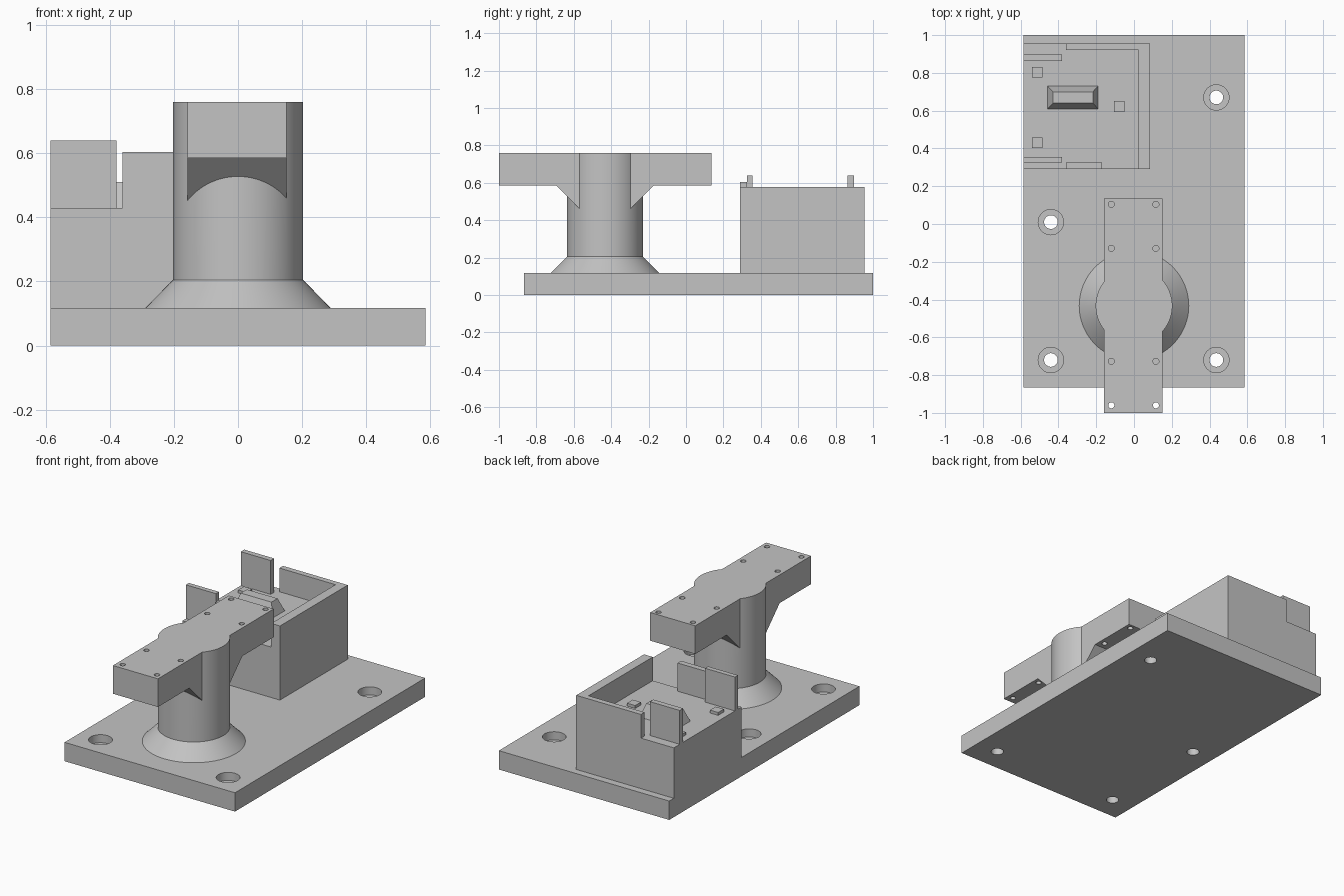
import bpy, bmesh
from mathutils import Matrix, Vector

if "Cube" in bpy.data.objects:
    bpy.data.objects.remove(bpy.data.objects["Cube"], do_unlink=True)

grey = bpy.data.materials.new("plain_grey")
grey.use_nodes = True
GREY = (0.55, 0.55, 0.55, 1)
grey.diffuse_color = GREY
grey.node_tree.nodes["Principled BSDF"].inputs["Base Color"].default_value = GREY


def finish(bm, name):
    bmesh.ops.recalc_face_normals(bm, faces=bm.faces)
    mesh = bpy.data.meshes.new(name)
    bm.to_mesh(mesh)
    bm.free()
    mesh.materials.append(grey)
    obj = bpy.data.objects.new(name, mesh)
    bpy.context.collection.objects.link(obj)
    return obj


def prism(name, points, lo, hi, axis="z"):
    """Extrude a flat outline along z (points are x, y) or x (points are y, z)."""
    bm = bmesh.new()
    place = (lambda a, b, c: (a, b, c)) if axis == "z" else (lambda a, b, c: (c, a, b))
    face = bm.faces.new([bm.verts.new(place(a, b, lo)) for a, b in points])
    new = bmesh.ops.extrude_face_region(bm, geom=[face])["geom"]
    shift = Vector(place(0, 0, hi - lo))
    bmesh.ops.translate(bm, vec=shift, verts=[v for v in new if isinstance(v, bmesh.types.BMVert)])
    return finish(bm, name)


def box(name, x, y, z):
    return prism(name, [(x[0], y[0]), (x[1], y[0]), (x[1], y[1]), (x[0], y[1])], *z)


def rod(name, x, y, r, z0, z1, segments=48):
    bm = bmesh.new()
    bmesh.ops.create_cone(bm, cap_ends=True, segments=segments, radius1=r, radius2=r,
                          depth=z1 - z0, matrix=Matrix.Translation((x, y, (z0 + z1) / 2)))
    return finish(bm, name)


def combine(target, other, operation):
    mod = target.modifiers.new(operation.lower(), "BOOLEAN")
    mod.operation, mod.solver, mod.object = operation, "EXACT", other
    bpy.context.view_layer.objects.active = target
    bpy.ops.object.modifier_apply(modifier=mod.name)
    bpy.data.objects.remove(other, do_unlink=True)


BASE_TOP, FLOOR, RIM, ARM_TOP = 0.117, 0.43, 0.577, 0.76
POST_Y = -0.433

# Base plate with counterbored mounting holes
base = box("base_plate", (-0.585, 0.585), (-0.865, 1.0), (0, BASE_TOP))
for x, y in [(0.436, 0.67), (0.436, -0.72), (-0.44, -0.72), (-0.44, 0.01)]:
    combine(base, rod("bolt_hole", x, y, 0.036, -0.1, 0.3), "DIFFERENCE")
    combine(base, rod("counterbore", x, y, 0.067, BASE_TOP - 0.05, 0.3), "DIFFERENCE")

# Round post rising from a conical foot
bm = bmesh.new()
bmesh.ops.create_cone(bm, cap_ends=True, segments=96, radius1=0.29, radius2=0.203,
                      depth=0.088, matrix=Matrix.Translation((0, POST_Y, BASE_TOP + 0.044)))
top = max(bm.faces, key=lambda f: f.calc_center_median().z)
new = bmesh.ops.extrude_face_region(bm, geom=[top])["geom"]
for v in new:
    if isinstance(v, bmesh.types.BMVert):
        v.co.z = ARM_TOP
bmesh.ops.delete(bm, geom=[top], context="FACES_ONLY") if top.is_valid else None
post = finish(bm, "post_and_arm")

# Arm with sloping gussets that meet inside the post
half, under = 0.568, 0.585
outline = [(-half, ARM_TOP), (-half, under), (-0.26, under), (0, under - 0.26),
           (0.26, under), (half, under), (half, ARM_TOP)]
arm = prism("arm", [(POST_Y + y, z) for y, z in outline], -0.158, 0.151, axis="x")
combine(post, arm, "UNION")
for x in (-0.12, 0.116):
    for y in (-0.96, -0.727, -0.129, 0.104):
        combine(post, rod("screw_hole", x, y, 0.016, 0.5, 0.9, 24), "DIFFERENCE")

# Housing: a block opened on two sides, leaving a side wall and a back wall
housing = box("housing", (-0.585, 0.085), (0.29, 0.955), (BASE_TOP, RIM))
pocket = [(-0.7, 0.2), (0.025, 0.2), (0.025, 0.92), (-0.36, 0.92), (-0.36, 1.1), (-0.7, 1.1)]
combine(housing, prism("pocket", pocket, FLOOR, 0.9), "DIFFERENCE")

# Upright tabs on the housing floor
for x, y, z in [((-0.36, -0.17), (0.29, 0.325), 0.605),
                ((-0.585, -0.38), (0.325, 0.355), 0.64),
                ((-0.585, -0.38), (0.863, 0.897), 0.64)]:
    combine(housing, box("tab", x, y, (FLOOR - 0.1, z)), "UNION")

# Small locating pads
for i, (x, y) in enumerate([(-0.513, 0.803), (-0.513, 0.43), (-0.078, 0.622)]):
    box(f"pad_{i + 1}", (x - 0.028, x + 0.028), (y - 0.028, y + 0.028), (FLOOR - 0.01, FLOOR + 0.018))

# Tapered block in the middle of the housing floor
block = box("tapered_block", (-0.457, -0.19), (0.61, 0.73), (FLOOR, 0.51))
for v in block.data.vertices:
    if v.co.z > 0.5:
        v.co.x += 0.028 if v.co.x < -0.3 else -0.028
        v.co.y += 0.03 if v.co.y < 0.67 else -0.03

# Smooth round walls, keep hard edges
bpy.ops.object.select_all(action="DESELECT")
for obj in (base, post):
    obj.select_set(True)
bpy.context.view_layer.objects.active = post
bpy.ops.object.shade_smooth_by_angle()
